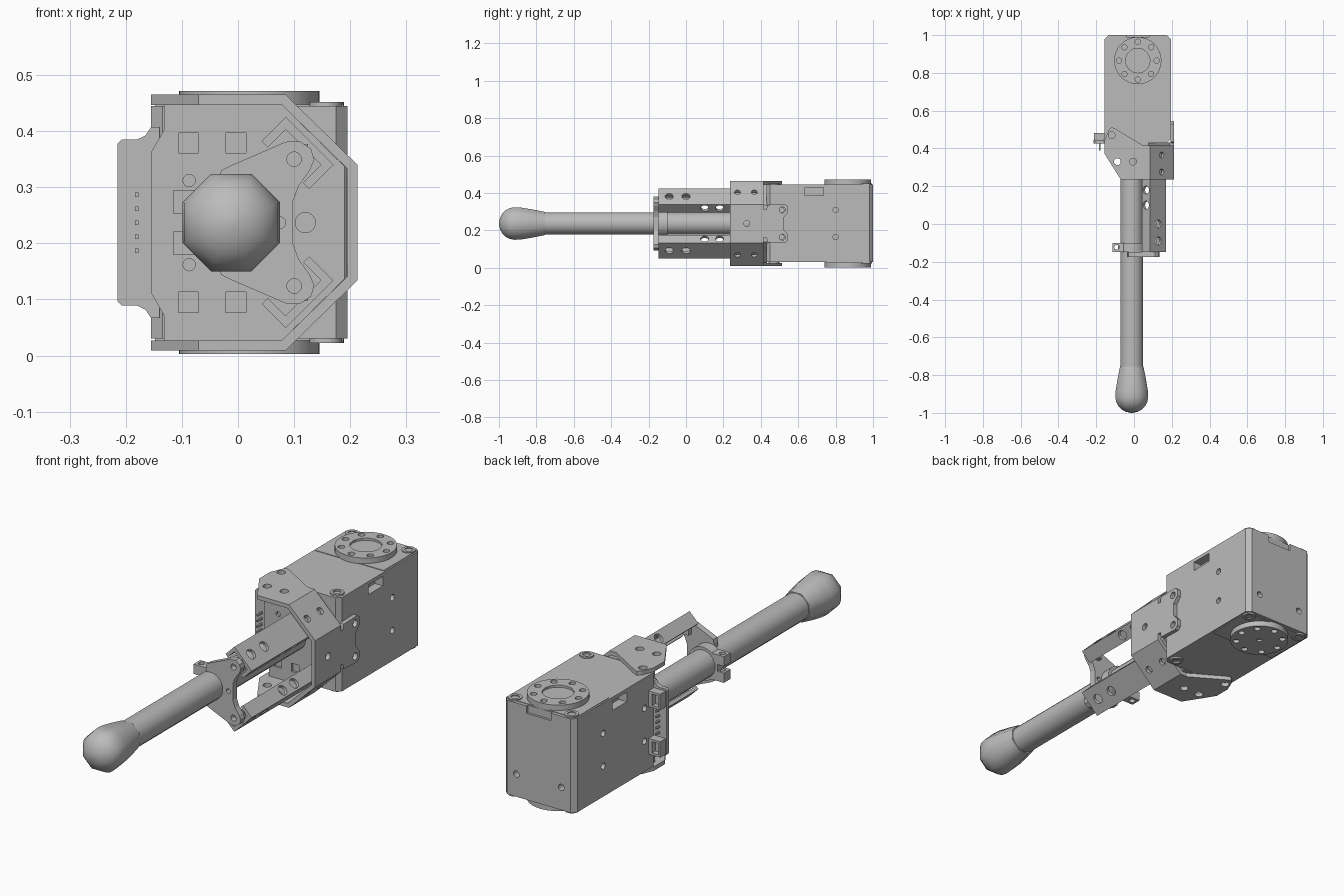
import bpy, bmesh, math
from mathutils import Matrix, Vector

if "Cube" in bpy.data.objects:
    bpy.data.objects.remove(bpy.data.objects["Cube"])

grey = bpy.data.materials.new("machined grey")
grey.use_nodes = True
grey.diffuse_color = (0.5, 0.5, 0.5, 1)
grey.node_tree.nodes["Principled BSDF"].inputs["Base Color"].default_value = (0.5, 0.5, 0.5, 1)

ZC = 0.237                       # height of the symmetry plane
ROD_X = -0.012                   # rod axis
HORN = (0.02, 0.865)             # output disc axis
TURN = {"x": Matrix.Rotation(math.pi / 2, 4, "Y"),
        "y": Matrix.Rotation(math.pi / 2, 4, "X"),
        "z": Matrix.Identity(4)}


def finish(name, bm, smooth=False):
    bmesh.ops.recalc_face_normals(bm, faces=bm.faces)
    me = bpy.data.meshes.new(name)
    bm.to_mesh(me)
    bm.free()
    me.materials.append(grey)
    ob = bpy.data.objects.new(name, me)
    bpy.context.collection.objects.link(ob)
    if smooth:
        bpy.ops.object.select_all(action="DESELECT")
        ob.select_set(True)
        bpy.context.view_layer.objects.active = ob
        bpy.ops.object.shade_smooth_by_angle(angle=math.radians(50 if smooth is True else smooth))
    return ob


def prism(name, pts, axis, lo, hi):
    """Extrude a 2D outline along an axis; outlines are (y,z), (x,z) or (x,y)."""
    place = {"x": lambda a, b, t: (t, a, b), "y": lambda a, b, t: (a, t, b),
             "z": lambda a, b, t: (a, b, t)}[axis]
    bm = bmesh.new()
    face = bm.faces.new([bm.verts.new(place(a, b, lo)) for a, b in pts])
    new = bmesh.ops.extrude_face_region(bm, geom=[face])["geom"]
    shift = Vector(place(0, 0, hi - lo))
    bmesh.ops.translate(bm, vec=shift, verts=[v for v in new if isinstance(v, bmesh.types.BMVert)])
    return finish(name, bm)


def box(name, x, y, z):
    return prism(name, [(x[0], y[0]), (x[1], y[0]), (x[1], y[1]), (x[0], y[1])], "z", *z)


def add_cyl(bm, centre, axis, r, depth, segs=16):
    turn = axis if isinstance(axis, Matrix) else TURN[axis]
    bmesh.ops.create_cone(bm, cap_ends=True, segments=segs, radius1=r, radius2=r, depth=depth,
                          matrix=Matrix.Translation(centre) @ turn)


def cyl(name, centre, axis, r, depth, segs=32):
    bm = bmesh.new()
    add_cyl(bm, centre, axis, r, depth, segs)
    return finish(name, bm, True)


def cut(ob, holes=(), boxes=()):
    """Cut round holes (centre, axis, radius, depth) and boxes (centre, size)."""
    bm = bmesh.new()
    for h in holes:
        add_cyl(bm, *h)
    for centre, size in boxes:
        bmesh.ops.create_cube(bm, size=1, matrix=Matrix.Translation(centre) @ Matrix.Diagonal((*size, 1)))
    tool = finish("cutter", bm)
    mod = ob.modifiers.new("holes", "BOOLEAN")
    mod.operation, mod.solver, mod.object = "DIFFERENCE", "EXACT", tool
    graph = bpy.context.evaluated_depsgraph_get()
    ob.data = bpy.data.meshes.new_from_object(ob.evaluated_get(graph))
    ob.modifiers.clear()
    bpy.data.objects.remove(tool)


def lathe(name, profile, segs, start):
    """Turn a (y, radius) profile about the rod axis."""
    bm = bmesh.new()
    rings = []
    for y, r in profile:
        angles = [start + math.tau * i / segs for i in range(segs)]
        rings.append([bm.verts.new((ROD_X + r * math.cos(a), y, ZC + r * math.sin(a))) for a in angles])
    for a, b in zip(rings, rings[1:]):
        for i in range(segs):
            j = (i + 1) % segs
            bm.faces.new((a[i], a[j], b[j], b[i]))
    bm.faces.new(rings[0])
    bm.faces.new(rings[-1])
    return finish(name, bm, 60)


# Actuator housing with chamfered corners, screw holes and cable slots
c = 0.02
housing = prism("actuator_housing", [(-0.155 + c, 0.43), (0.195 - c, 0.43), (0.195, 0.43 + c), (0.195, 1 - c),
                (0.195 - c, 1), (-0.155 + c, 1), (-0.155, 1 - c), (-0.155, 0.43 + c)], "z", 0.03, 0.445)
holes = [((x, y, z), "x", 0.014, 0.06) for x in (-0.155, 0.195) for y in (0.8, 0.51) for z in (0.165, 0.31)]
holes += [((x, 1, 0.13), "y", 0.014, 0.06) for x in (-0.09, 0.13)]
slots = [((x, 0.685, 0.408), (0.08, 0.1, 0.042)) for x in (-0.155, 0.195)]
slots.append(((HORN[0], 1, 0.432), (0.12, 0.02, 0.04)))
cut(housing, holes, slots)

# Output discs, thin cover plates and corner screws, top and bottom
for side, s in (("top", 1), ("bottom", -1)):
    face = ZC + s * 0.2075
    box("cover_plate_" + side, (-0.148, 0.188), (0.75, 0.985), sorted((face - s * 0.01, face + s * 0.003)))
    disc = cyl("output_disc_" + side, (*HORN, face + s * 0.01), "z", 0.125, 0.034, 48)
    rim = ZC + s * 0.235
    ring = [((HORN[0] + 0.1 * math.cos(k * math.pi / 4), HORN[1] + 0.1 * math.sin(k * math.pi / 4), rim),
             "z", 0.014, 0.03) for k in range(8)]
    cut(disc, ring + [((*HORN, rim), "z", 0.065 if s > 0 else 0.012, 0.02)])
    if s > 0:
        screw = cyl("disc_screw", (*HORN, rim - 0.01), "z", 0.033, 0.014, 24)
        cut(screw, boxes=[((*HORN, rim), (0.04, 0.01, 0.02)), ((*HORN, rim), (0.01, 0.04, 0.02))])
    for i, (x, y) in enumerate(((-0.117, 0.965), (0.16, 0.965), (0.156, 0.47))):
        sc = cyl(f"corner_screw_{side}_{i}", (x, y, face), "z", 0.029, 0.014, 20)
        cut(sc, [((x, y, face + s * 0.005), "z", 0.017, 0.02)])

# Bent sheet bracket: wrap section, top and bottom plates, side tab, back plate
outer = [(0.07, 0.228), (0.085, 0.228), (0.213, 0.103)]
inner = [(0.195, 0.096), (0.078, 0.21), (0.07, 0.21)]
strip = outer + [(x, -h) for x, h in reversed(outer)] + [(x, -h) for x, h in reversed(inner)] + inner
wrap = prism("bracket_wrap", [(x, ZC + h) for x, h in strip], "y", 0.235, 0.415)
holes = [((0.2, 0.325, ZC), "x", 0.016, 0.1)]
for s in (1, -1):
    tilt = Matrix.Rotation(s * math.pi / 4, 4, "Y")
    holes += [((0.142, y, ZC + s * 0.163), tilt, 0.016, 0.06) for y in (0.275, 0.365)]
cut(wrap, holes)

lip = [(-0.07, 0.235), (0.075, 0.235), (0.075, 0.415), (0.05, 0.415), (-0.1, 0.505), (-0.118, 0.512),
       (-0.132, 0.5), (-0.155, 0.445), (-0.155, 0.37)]
for side, s in (("top", 1), ("bottom", -1)):
    z = ZC + s * 0.219
    plate = prism("bracket_plate_" + side, lip, "z", z - 0.009, z + 0.009)
    cut(plate, [((x, y, z), "z", 0.018, 0.05) for x, y in ((-0.118, 0.47), (-0.088, 0.33), (-0.005, 0.33))])

half = [(0.405, 0.075), (0.43, 0.075), (0.435, 0.1), (0.53, 0.103), (0.545, 0.09), (0.545, 0.058), (0.52, 0.03)]
tab = prism("bracket_side_tab", [(y, ZC + h) for y, h in half] + [(y, ZC - h) for y, h in reversed(half)],
            "x", 0.193, 0.213)
cut(tab, [((0.2, 0.515, ZC + h), "x", 0.016, 0.06) for h in (0.073, -0.073)])

half = [(-0.155, 0.125), (-0.132, 0.165), (-0.132, 0.21), (0.078, 0.21), (0.19, 0.1)]
back = prism("bracket_back_plate", [(x, ZC + h) for x, h in half] + [(x, ZC - h) for x, h in reversed(half)],
             "y", 0.405, 0.432)
holes = [((-0.087, 0.4, ZC + s * 0.075), "y", 0.011, 0.03) for s in (1, -1)]
holes += [((0.12, 0.4, ZC), "y", 0.018, 0.03)]
pockets = [((x, 0.4, ZC + s * 0.142), (0.036, 0.03, 0.036)) for x in (-0.088, -0.004) for s in (1, -1)]
cut(back, holes, pockets)

# Connector board with sockets and pins
edge = [(-0.215, 0.14), (-0.207, 0.148), (-0.18, 0.148), (-0.165, 0.155), (-0.155, 0.17), (-0.14, 0.17)]
prism("connector_board", [(x, ZC + h) for x, h in edge] + [(x, ZC - h) for x, h in reversed(edge)],
      "y", 0.425, 0.445)
for s in (1, -1):
    socket = box(f"connector_socket_{s}", (-0.212, -0.15), (0.44, 0.483), sorted((ZC + s * 0.07, ZC + s * 0.14)))
    cut(socket, boxes=[((-0.188, 0.48, ZC + s * 0.105), (0.03, 0.04, 0.05))])
for k in range(5):
    z = ZC + (k - 2) * 0.025
    box(f"connector_pin_{k}", (-0.184, -0.177), (0.39, 0.47), (z - 0.004, z + 0.004))

# Rod and rounded tip
lathe("rod", [(-0.78, 0.061), (0.42, 0.061)], 16, math.pi / 16)
k = 1 / math.cos(math.pi / 8)
dome = [(-0.915 - 0.085 * math.sin(a), 0.087 * k * math.cos(a)) for a in (1.5, 1.2, 0.9, 0.6, 0.3)]
lathe("rod_tip", dome + [(-0.915, 0.087 * k), (-0.88, 0.085 * k), (-0.82, 0.075 * k), (-0.755, 0.062 * k)],
      8, math.pi / 8)

# Split clamp around the rod
lathe("rod_clamp", [(-0.147, 0.073), (-0.1, 0.073)], 24, 0)
for s in (1, -1):
    ear = box(f"clamp_ear_{s}", (-0.115, -0.05), (-0.147, -0.1), sorted((ZC + s * 0.015, ZC + s * 0.058)))
    cut(ear, [((-0.092, -0.123, ZC + s * 0.035), "z", 0.013, 0.08)])

# Front yoke plate
half = [(-0.035, 0.075), (-0.03, 0.093), (-0.012, 0.102), (0.085, 0.144), (0.11, 0.145), (0.13, 0.132),
        (0.136, 0.112), (0.128, 0.093), (0.108, 0.065), (0.097, 0.035)]
yoke = prism("front_yoke", [(x, ZC + h) for x, h in half] + [(x, ZC - h) for x, h in reversed(half)],
             "y", -0.175, -0.147)
cut(yoke, [((0.1, -0.16, ZC + s * 0.113), "y", 0.013, 0.06) for s in (1, -1)] + [((0.075, -0.16, ZC), "y", 0.01, 0.06)])

# Two angled channel arms joining the yoke to the bracket
for side, s in (("upper", 1), ("lower", -1)):
    u, t = 0.043, 0.011
    section = [(0.17, 0.103), (0.085, 0.188), (0.085 - u, 0.188 - u), (0.085 - u + t, 0.188 - u - t),
               (0.085, 0.188 - 2 * t), (0.17 - 2 * t, 0.103), (0.17 - u - t, 0.103 - u + t), (0.17 - u, 0.103 - u)]
    arm = prism("arm_" + side, [(x, ZC + s * h) for x, h in section], "y", -0.147, 0.405)
    tilt = Matrix.Rotation(s * math.pi / 4, 4, "Y")
    flat = Matrix.Rotation(-s * math.pi / 4, 4, "Y")
    holes = [((0.128, y, ZC + s * 0.145), tilt, 0.022, 0.05) for y in (-0.09, 0)]
    holes += [((0.105, y, ZC + s * 0.125), flat, 0.022, 0.2) for y in (0.1, 0.18)]
    cut(arm, holes)
    box("arm_foot_" + side, (0.075, 0.125), (-0.15, -0.125), sorted((ZC + s * 0.09, ZC + s * 0.14)))
